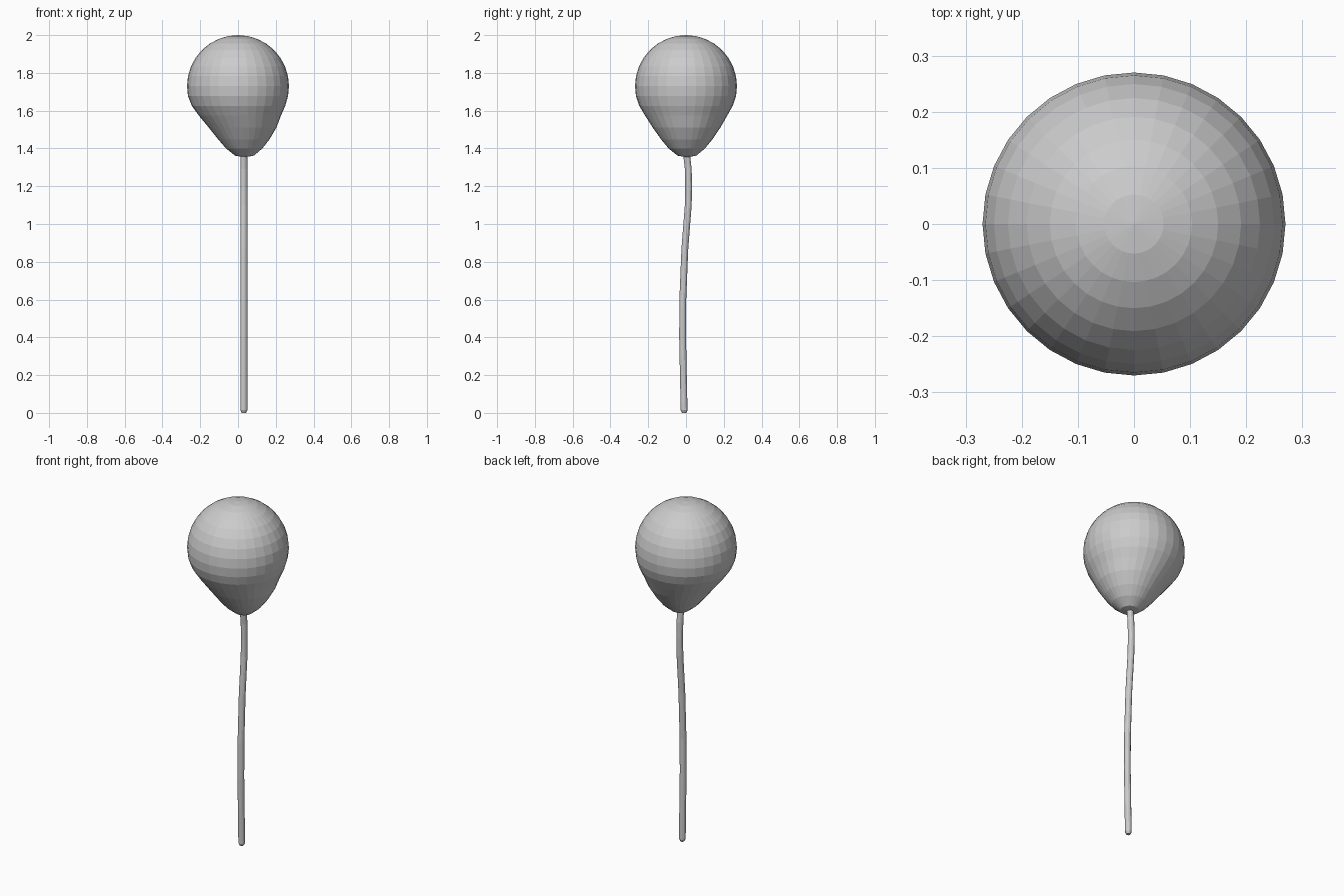
import bpy, bmesh
from math import sin, cos, pi

if "Cube" in bpy.data.objects:
    bpy.data.objects.remove(bpy.data.objects["Cube"])


def loft(name, rings, sides):
    """Stack horizontal rings (x, y, z, radius); radius 0 makes a pole, else capped."""
    bm = bmesh.new()
    loops = []
    for x, y, z, r in rings:
        n = 1 if r == 0 else sides
        loops.append([bm.verts.new((x + r * cos(2 * pi * i / sides),
                                    y + r * sin(2 * pi * i / sides), z)) for i in range(n)])
    for a, b in zip(loops, loops[1:]):
        for i in range(sides):
            j = (i + 1) % sides
            quad = [a[i % len(a)], a[j % len(a)], b[j % len(b)], b[i % len(b)]]
            bm.faces.new(list(dict.fromkeys(quad)))
    for end in (loops[0], loops[-1]):
        if len(end) > 1:
            bm.faces.new(end)
    bmesh.ops.recalc_face_normals(bm, faces=bm.faces)
    mesh = bpy.data.meshes.new(name)
    bm.to_mesh(mesh)
    bm.free()
    obj = bpy.data.objects.new(name, mesh)
    bpy.context.collection.objects.link(obj)
    return obj


# Balloon: pulled-down, slightly off-centre tip under a true hemisphere
R, ZC = 0.27, 1.73
rings = [(0.035, 0.005, 1.353, 0),
         (0.034, 0.005, 1.362, 0.050),
         (0.033, 0.004, 1.400, 0.096),
         (0.031, 0.004, 1.447, 0.135),
         (0.024, 0.003, 1.512, 0.180),
         (0.010, 0.001, 1.575, 0.218),
         (0.003, 0.0, 1.626, 0.2475),
         (0.0, 0.0, 1.677, 0.2648)]
rings += [(0, 0, ZC + R * sin(k * pi / 16), R * cos(k * pi / 16)) for k in range(8)]
rings.append((0, 0, ZC + R, 0))
loft("balloon", rings, 32)

# String: thin wavy rod with a chamfered lower end
path = [(-0.010, 0.0, 0.011), (-0.010, 0.014, 0.018), (-0.014, 0.2, 0.018),
        (-0.018, 0.4, 0.018), (-0.017, 0.6, 0.018), (-0.006, 0.87, 0.018),
        (0.012, 1.1, 0.018), (0.014, 1.2, 0.018), (0.012, 1.29, 0.018),
        (0.003, 1.37, 0.018)]
loft("string", [(0.031, y, z, r) for y, z, r in path], 12)
